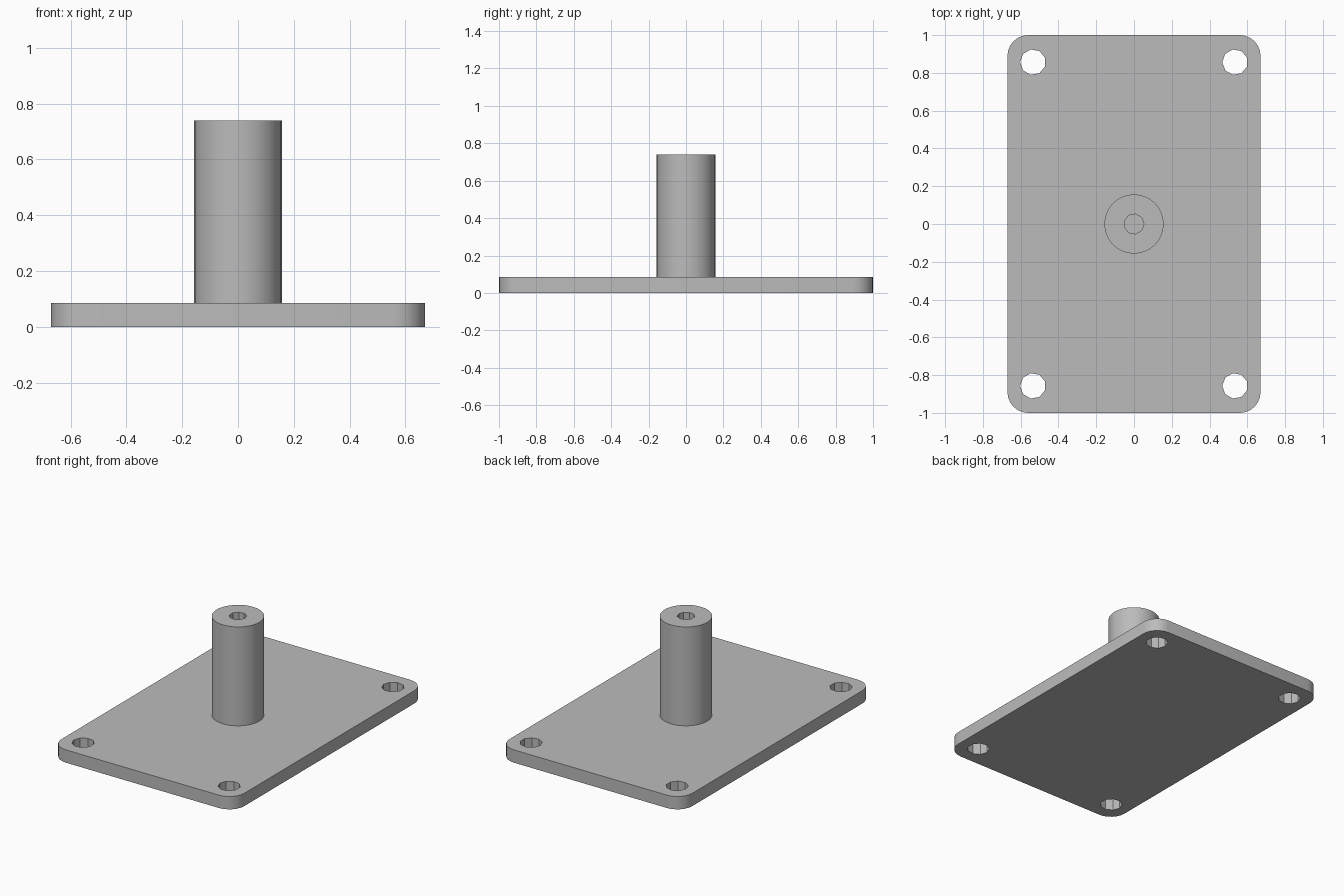
import bpy
from math import pi, radians

cube = bpy.data.objects.get("Cube")
if cube:
    bpy.data.objects.remove(cube, do_unlink=True)

PLATE_TOP = 0.085
POST_TOP = 0.74

steel = bpy.data.materials.new("grey_steel")
steel.use_nodes = True
colour = (0.5, 0.5, 0.5, 1)
steel.diffuse_color = colour
steel.node_tree.nodes["Principled BSDF"].inputs["Base Color"].default_value = colour


def cylinder(name, radius, bottom, top, sides, x=0, y=0, turn=0):
    bpy.ops.mesh.primitive_cylinder_add(
        vertices=sides, radius=radius, depth=top - bottom,
        location=(x, y, (bottom + top) / 2), rotation=(0, 0, turn))
    obj = bpy.context.object
    obj.name = name
    return obj


def apply_modifier(obj, modifier):
    bpy.ops.object.select_all(action="DESELECT")
    obj.select_set(True)
    bpy.context.view_layer.objects.active = obj
    bpy.ops.object.modifier_apply(modifier=modifier.name)


def drill(obj, cutter):
    cutter.hide_render = True
    cut = obj.modifiers.new("hole", "BOOLEAN")
    cut.operation = "DIFFERENCE"
    cut.solver = "EXACT"
    cut.object = cutter
    apply_modifier(obj, cut)
    bpy.data.objects.remove(cutter, do_unlink=True)


def finish(obj):
    obj.data.materials.clear()
    obj.data.materials.append(steel)
    bpy.ops.object.select_all(action="DESELECT")
    obj.select_set(True)
    bpy.context.view_layer.objects.active = obj
    bpy.ops.object.shade_smooth_by_angle(angle=radians(30))


# Base plate with rounded vertical corners
bpy.ops.mesh.primitive_cube_add(size=1, location=(0, 0, PLATE_TOP / 2))
plate = bpy.context.object
plate.name = "base_plate"
plate.scale = (1.34, 2, PLATE_TOP)
bpy.ops.object.transform_apply(location=True, rotation=True, scale=True)
weights = plate.data.attributes.new("bevel_weight_edge", "FLOAT", "EDGE")
for edge in plate.data.edges:
    a, b = (plate.data.vertices[i].co for i in edge.vertices)
    weights.data[edge.index].value = 1.0 if abs(a.z - b.z) > 0.01 else 0.0
rounding = plate.modifiers.new("rounded_corners", "BEVEL")
rounding.limit_method = "WEIGHT"
rounding.width = 0.11
rounding.segments = 6
apply_modifier(plate, rounding)

# Bolt holes through the four corners
for x in (-0.535, 0.535):
    for y in (-0.857, 0.857):
        drill(plate, cylinder("bolt_cutter", 0.068, -0.1, 0.2, 9, x, y, pi / 2))
finish(plate)

# Central post with a blind hole in its top
post = cylinder("post", 0.157, PLATE_TOP - 0.02, POST_TOP, 32)
drill(post, cylinder("bore_cutter", 0.053, 0.4, POST_TOP + 0.1, 9, turn=-pi / 2))
finish(post)
